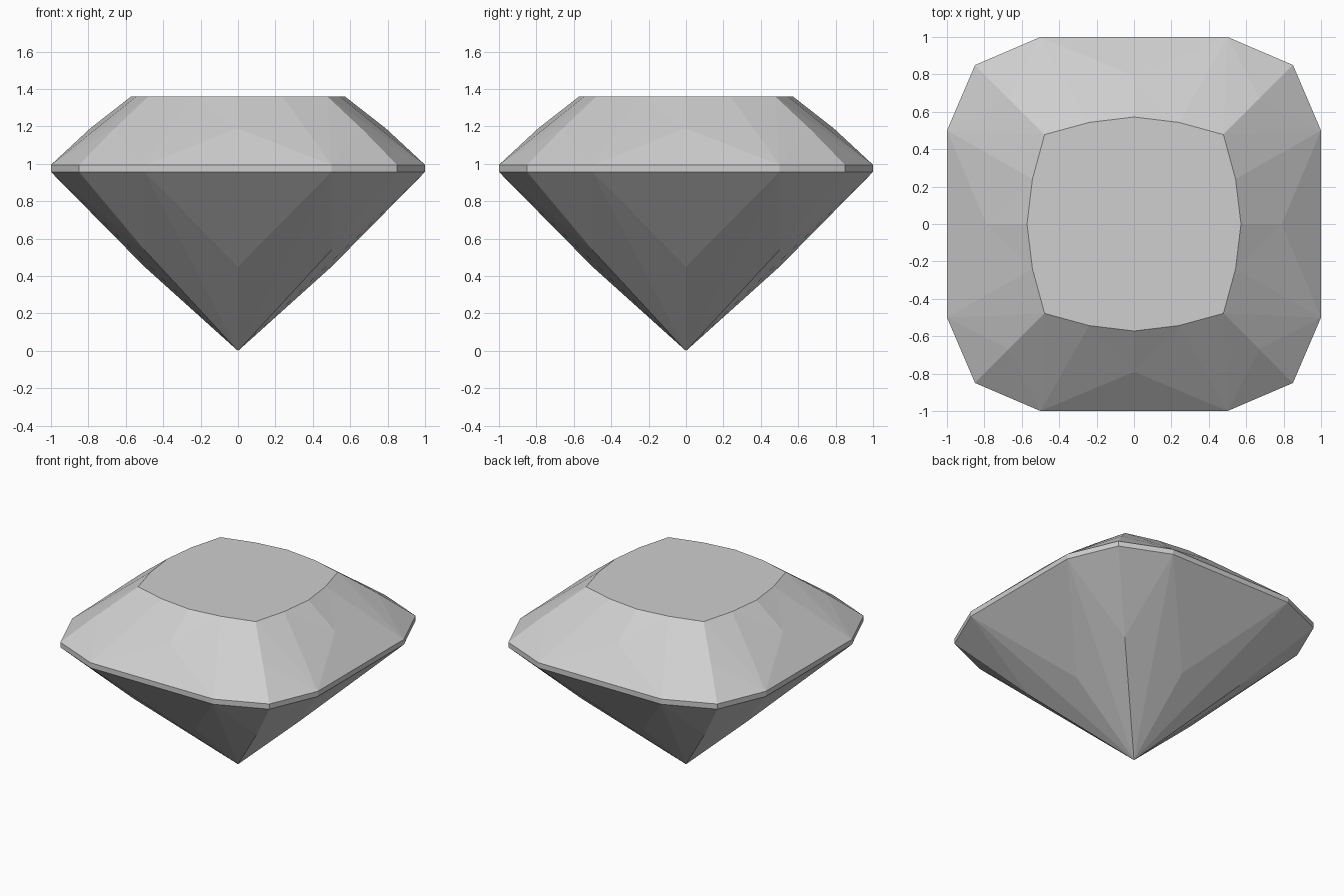
import bpy
import bmesh
from math import radians
from mathutils import Matrix, Vector

cube = bpy.data.objects.get("Cube")
if cube:
    bpy.data.objects.remove(cube, do_unlink=True)

# Heights of the main levels
TABLE, GIRDLE_TOP, GIRDLE_LOW = 1.36, 0.995, 0.957

# Named corners of one eighth of the stone, from the middle of a side to the diagonal
points = {
    "culet": (0, 0, 0),
    "pav_mid": (0, 0.5, 0.45),
    "pav_corner": (0.5, 0.5, 0.54),
    "low_mid": (0, 1, GIRDLE_LOW),
    "low_side": (0.5, 1, GIRDLE_LOW),
    "low_corner": (0.85, 0.85, GIRDLE_LOW),
    "up_mid": (0, 1, GIRDLE_TOP),
    "up_side": (0.5, 1, GIRDLE_TOP),
    "up_corner": (0.85, 0.85, GIRDLE_TOP),
    "crown_mid": (0, 0.79, 1.19),
    "crown_corner": (0.67, 0.67, 1.18),
    "table_mid": (0, 0.572, TABLE),
    "table_side": (0.24, 0.543, TABLE),
    "table_corner": (0.478, 0.478, TABLE),
    "table_centre": (0, 0, TABLE),
}

facets = [
    # pavilion
    "culet pav_mid low_side",
    "culet low_side pav_corner",
    "pav_mid low_mid low_side",
    "pav_corner low_side low_corner",
    # girdle
    "low_mid up_mid up_side low_side",
    "low_side up_side up_corner low_corner",
    # crown
    "up_mid crown_mid up_side",
    "crown_mid table_side up_side",
    "crown_mid table_mid table_side",
    "table_side table_corner up_side",
    "table_corner crown_corner up_side",
    "crown_corner up_corner up_side",
    # table
    "table_centre table_mid table_side",
    "table_centre table_side table_corner",
]

# Repeat the eighth by mirroring and quarter turns
bm = bmesh.new()
for quarter in range(4):
    turn = Matrix.Rotation(radians(90 * quarter), 3, "Z")
    for side in (1, -1):
        verts = {name: bm.verts.new(turn @ Vector((side * x, y, z)))
                 for name, (x, y, z) in points.items()}
        for facet in facets:
            bm.faces.new([verts[name] for name in facet.split()])

# Weld the pieces and merge the flat facets
bmesh.ops.remove_doubles(bm, verts=bm.verts, dist=0.0001)
bmesh.ops.recalc_face_normals(bm, faces=bm.faces)
bmesh.ops.dissolve_limit(bm, angle_limit=radians(0.1), verts=bm.verts, edges=bm.edges)

mesh = bpy.data.meshes.new("cut_gem")
bm.to_mesh(mesh)
bm.free()
gem = bpy.data.objects.new("cut_gem", mesh)
bpy.context.collection.objects.link(gem)

# Plain grey stone
colour = (0.62, 0.62, 0.62, 1)
stone = bpy.data.materials.new("light_grey")
stone.use_nodes = True
stone.diffuse_color = colour
stone.node_tree.nodes["Principled BSDF"].inputs["Base Color"].default_value = colour
mesh.materials.append(stone)
